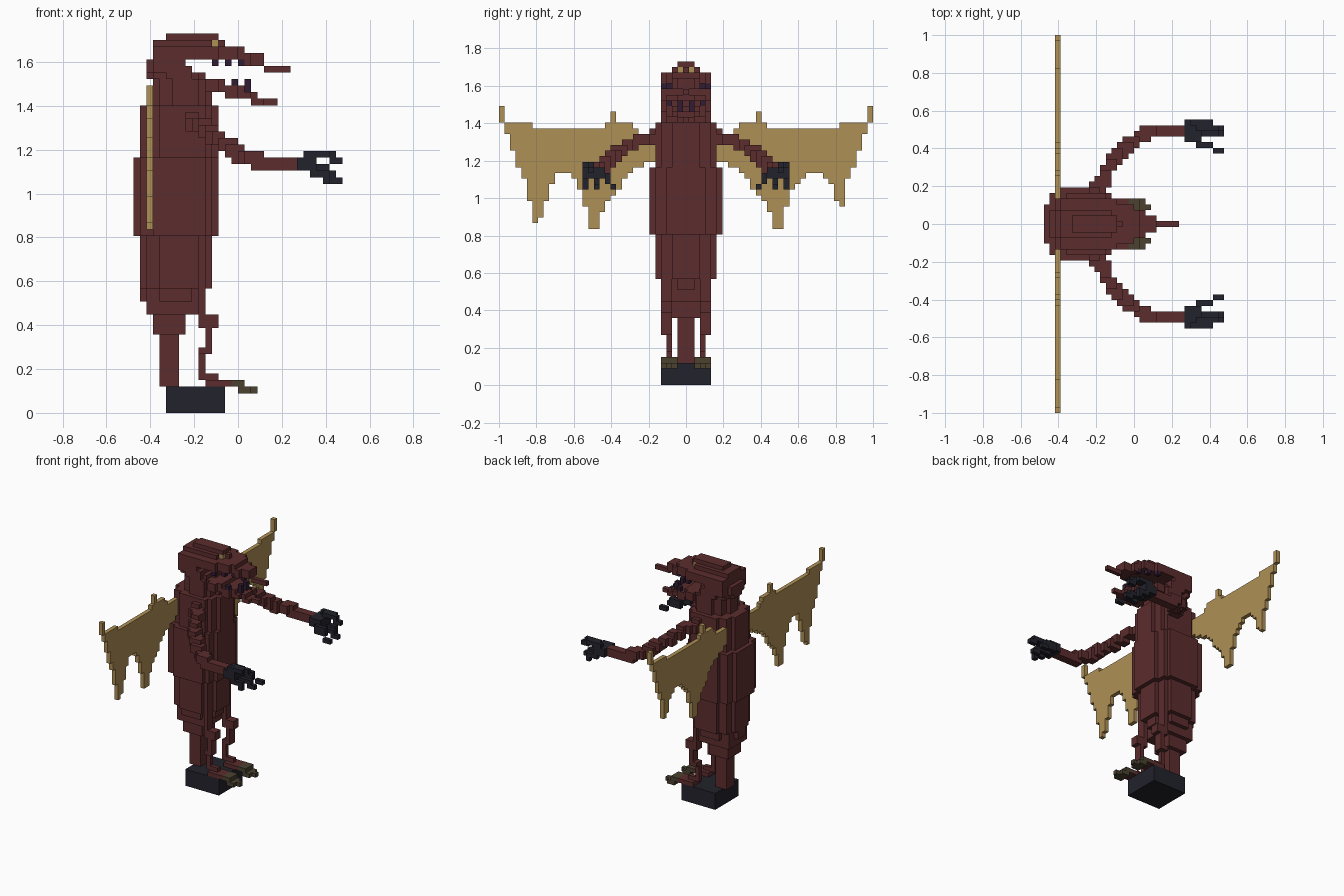
import bpy
import math
from mathutils import Vector

V = 2 / 67          # block size
MID = 16            # block column at x = 0

cube = bpy.data.objects.get("Cube")
if cube:
    bpy.data.objects.remove(cube, do_unlink=True)


def material(name, rgb):
    m = bpy.data.materials.new(name)
    m.use_nodes = True
    m.diffuse_color = (*rgb, 1)
    m.node_tree.nodes["Principled BSDF"].inputs["Base Color"].default_value = (*rgb, 1)
    return m


BROWN = material("red brown", (0.107, 0.026, 0.027))
TAN = material("tan", (0.43, 0.28, 0.093))
DARK = material("charcoal", (0.016, 0.016, 0.025))
OLIVE = material("olive", (0.069, 0.054, 0.030))
PURPLE = material("dark purple", (0.03, 0.012, 0.032))


def box(i0, i1, j0, j1, k0, k1):
    """Blocks i0..i1-1 along x, j0..j1 inclusive across, k0..k1-1 up."""
    return {(i, j, k) for i in range(i0, i1)
            for j in range(j0, j1 + 1) for k in range(k0, k1)}


def slab(i0, i1, h, k0, k1):
    return box(i0, i1, -h, h, k0, k1)


def rounded(i0, i1, h, k0, k1):
    """Slab whose plan has stepped corners."""
    return (slab(i0 + 3, i1 - 2, h, k0, k1) | slab(i0 + 1, i1 - 1, h - 1, k0, k1)
            | slab(i0, i1, max(h - 3, 1), k0, k1))


def mirror(cells):
    return {(i, -j, k) for i, j, k in cells}


CORNERS = ((0, 0), (1, 0), (1, 1), (0, 1))


def build(name, cells, mat):
    """Skin a set of blocks, keeping only the exposed faces."""
    index, faces = {}, []
    for c in sorted(cells):
        for axis in range(3):
            a, b = (axis + 1) % 3, (axis + 2) % 3
            for side in (0, 1):
                n = list(c)
                n[axis] += 2 * side - 1
                if tuple(n) in cells:
                    continue
                quad = []
                for u, w in CORNERS if side else CORNERS[::-1]:
                    p = list(c)
                    p[axis] += side
                    p[a] += u
                    p[b] += w
                    quad.append(index.setdefault(tuple(p), len(index)))
                faces.append(quad)
    me = bpy.data.meshes.new(name)
    me.from_pydata([((i - MID) * V, (j - 0.5) * V, k * V) for i, j, k in index], [], faces)
    me.materials.append(mat)
    ob = bpy.data.objects.new(name, me)
    bpy.context.collection.objects.link(ob)
    return ob


def pair(name, cells, mat):
    build("back_" + name, cells, mat)
    build("front_" + name, mirror(cells), mat)


# Stand
build("stand", slab(5, 14, 4, 0, 4), DARK)

# Torso, stepping in towards the tail
build("torso", rounded(0, 13, 6, 27, 39) | rounded(1, 13, 5, 39, 47)
      | rounded(1, 12, 5, 19, 27) | rounded(1, 11, 4, 17, 19), BROWN)
build("tail", slab(2, 10, 3, 15, 17) | slab(3, 8, 2, 12, 15) | slab(4, 7, 1, 4, 12), BROWN)


# Head and jaws
def jaw(i0, i1, k):
    """One layer of a jaw, narrowing towards the tip."""
    cells = set()
    for i in range(i0, i1):
        h = 4 if i < 13 else 3 if i < 16 else 2 if i < 18 else 1 if i < 20 else 0
        cells |= slab(i, i + 1, h, k, k + 1)
    return cells


skull = (rounded(3, 12, 4, 47, 51) | rounded(2, 11, 4, 51, 52) | slab(3, 9, 4, 52, 53)
         | slab(3, 8, 4, 53, 54) | slab(2, 3, 2, 52, 54) | slab(3, 12, 4, 54, 56)
         | slab(3, 12, 2, 56, 57) | slab(12, 14, 0, 56, 57) | slab(5, 13, 1, 57, 58))
upper = jaw(12, 17, 55) | jaw(12, 20, 54) | jaw(17, 20, 53) | jaw(20, 24, 52)
lower = jaw(11, 14, 50) | jaw(11, 17, 49) | jaw(14, 19, 48) | jaw(18, 22, 47)
build("skull", skull, BROWN)
build("upper_jaw", upper, BROWN)
build("lower_jaw", lower, BROWN)
pair("eye", box(12, 13, 1, 1, 56, 57), TAN)
pair("upper_teeth", box(12, 13, 4, 4, 53, 54) | box(14, 15, 3, 3, 53, 54)
     | box(16, 17, 2, 2, 53, 54), PURPLE)
pair("lower_teeth", box(15, 16, 3, 3, 50, 51) | box(17, 18, 1, 1, 49, 51), PURPLE)

# Legs and feet
leg = (box(10, 11, 3, 4, 15, 19) | box(10, 13, 3, 4, 13, 15) | box(11, 12, 3, 4, 10, 13)
       | box(10, 12, 3, 4, 9, 10) | box(10, 11, 3, 3, 6, 10) | box(10, 13, 3, 3, 5, 6)
       | box(11, 15, 2, 4, 4, 5))
pair("leg", leg, BROWN)
pair("toes", box(15, 17, 2, 4, 4, 5) | box(16, 18, 2, 4, 3, 4) | box(18, 19, 3, 3, 3, 4), OLIVE)

# Arms swept along a bent path
path = [Vector(p) for p in ((-0.21, 0.17, 1.33), (-0.17, 0.24, 1.32), (-0.12, 0.34, 1.27),
                            (-0.04, 0.42, 1.21), (0.04, 0.48, 1.16), (0.10, 0.51, 1.145),
                            (0.25, 0.51, 1.145))]
arm = set()
for a, b in zip(path, path[1:]):
    for s in range(9):
        p = a.lerp(b, s / 8) / V
        i, j, k = round(p.x) + MID, round(p.y), round(p.z)
        arm |= box(i - 1, i + 1, j - 1, j, k - 1, k + 1)
pair("arm", arm, BROWN)

# Hands and claws
hand = box(25, 28, 15, 18, 37, 39)
claws = (box(26, 30, 18, 18, 39, 40) | box(27, 31, 17, 17, 39, 40) | box(30, 32, 17, 17, 38, 39)
         | box(27, 30, 18, 18, 36, 37) | box(29, 30, 18, 18, 35, 36)
         | box(27, 31, 16, 16, 36, 37) | box(30, 32, 16, 16, 35, 36)
         | box(27, 30, 14, 14, 36, 38) | box(30, 32, 13, 13, 35, 36))
pair("hand", hand | claws, DARK)


# Wings, stepped between an upper and a lower outline
def height(line, y):
    for (y0, z0), (y1, z1) in zip(line, line[1:]):
        if y <= y1:
            return z0 + (z1 - z0) * (y - y0) / (y1 - y0)
    return line[-1][1]


def wing(bottom):
    cells = set()
    for j in range(5, 34):
        k0 = round(height(bottom, j * V) / V)
        k1 = round(height(top, j * V) / V)
        cells |= box(2, 3, j, j, k0, max(k1, k0 + 1))
    return cells


top = [(0.14, 1.34), (0.23, 1.34), (0.26, 1.37), (0.29, 1.39), (0.36, 1.40), (0.38, 1.43),
       (0.40, 1.49), (0.42, 1.40), (0.46, 1.37), (0.78, 1.37), (0.84, 1.395), (0.92, 1.395),
       (0.96, 1.42), (0.985, 1.49)]
inner = [(0.14, 1.22), (0.28, 1.15), (0.34, 1.08), (0.42, 0.98), (0.46, 0.92), (0.475, 0.84),
         (0.505, 0.84), (0.53, 0.92), (0.57, 1.05)]
build("back_wing", wing(inner + [(0.66, 1.14), (0.72, 1.14), (0.77, 1.08), (0.81, 0.97),
                                 (0.84, 0.97), (0.87, 1.11), (0.92, 1.24), (0.985, 1.41)]), TAN)
build("front_wing", mirror(wing(inner + [(0.62, 1.13), (0.70, 1.12), (0.74, 1.0), (0.78, 0.87),
                                         (0.81, 0.87), (0.85, 1.05), (0.92, 1.24),
                                         (0.985, 1.41)])), TAN)
